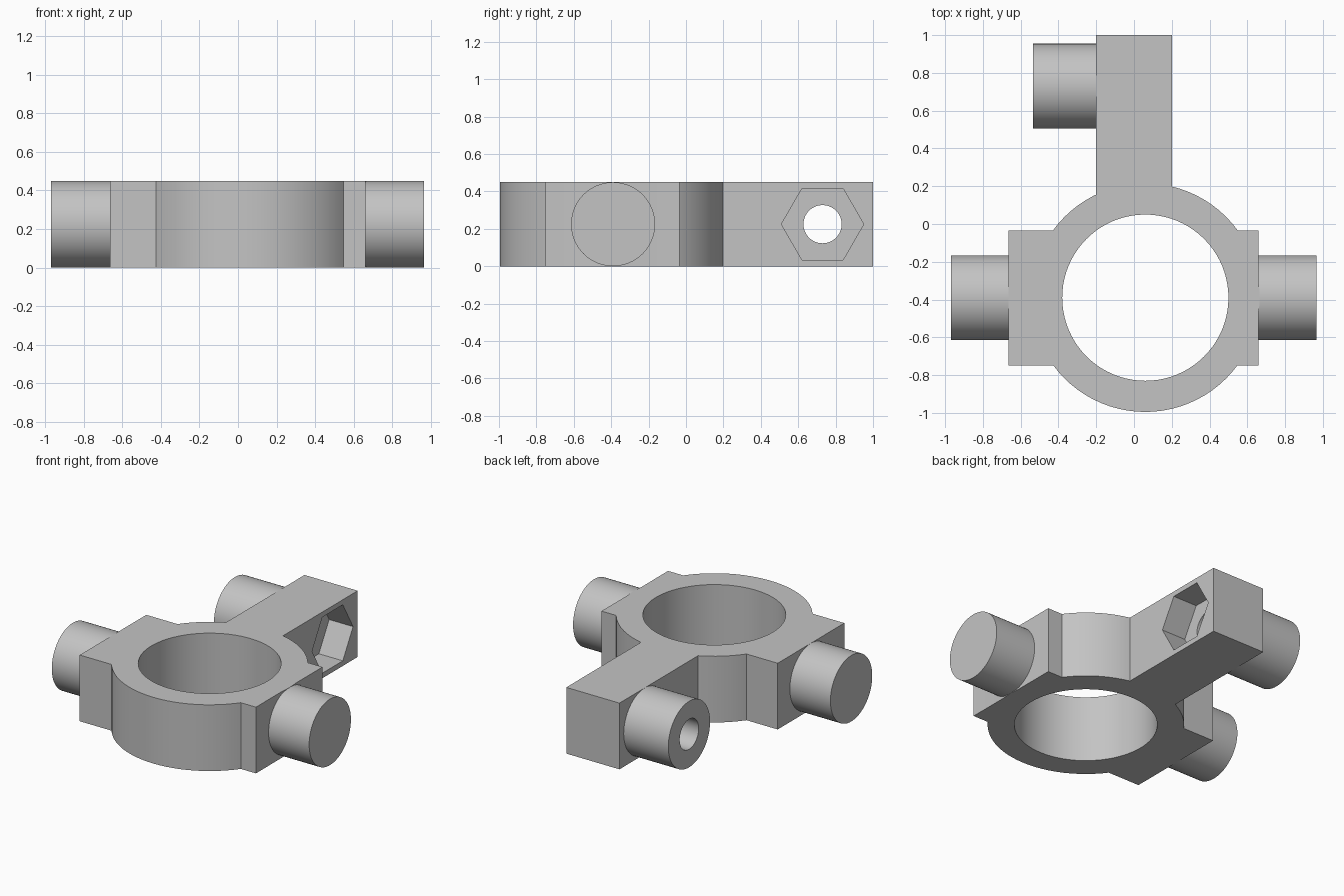
import bpy
import math
from mathutils import Matrix, Vector

if "Cube" in bpy.data.objects:
    bpy.data.objects.remove(bpy.data.objects["Cube"], do_unlink=True)

HEIGHT = 0.45
MID = HEIGHT / 2
RING = Vector((0.06, -0.39, MID))
PIN_Y = 0.73
PEG_RADIUS = 0.2245

grey = bpy.data.materials.new("plain grey")
grey.use_nodes = True
colour = (0.55, 0.55, 0.55, 1)
grey.diffuse_color = colour
grey.node_tree.nodes["Principled BSDF"].inputs["Base Color"].default_value = colour


def box(name, x0, x1, y0, y1):
    """Full-height block between two x and two y positions."""
    bpy.ops.mesh.primitive_cube_add(size=1)
    ob = bpy.context.object
    ob.name = name
    ob.data.transform(Matrix.Translation(((x0 + x1) / 2, (y0 + y1) / 2, MID))
                      @ Matrix.Diagonal((x1 - x0, y1 - y0, HEIGHT, 1)))
    return ob


def upright(name, radius, height):
    """Vertical cylinder on the ring axis."""
    bpy.ops.mesh.primitive_cylinder_add(vertices=80, radius=radius, depth=height)
    ob = bpy.context.object
    ob.name = name
    ob.data.transform(Matrix.Translation(RING))
    return ob


def rod(name, radius, x0, x1, y, sides=64):
    """Cylinder or prism lying along x at mid height."""
    bpy.ops.mesh.primitive_cylinder_add(vertices=sides, radius=radius, depth=x1 - x0)
    ob = bpy.context.object
    ob.name = name
    ob.data.transform(Matrix.Translation(((x0 + x1) / 2, y, MID))
                      @ Matrix.Rotation(math.pi / 2, 4, 'Y'))
    return ob


def combine(target, tool, operation):
    """Apply a boolean and discard the tool."""
    mod = target.modifiers.new(operation.lower(), 'BOOLEAN')
    mod.operation = operation
    mod.solver = 'EXACT'
    mod.object = tool
    bpy.context.view_layer.objects.active = target
    bpy.ops.object.modifier_apply(modifier=mod.name)
    bpy.data.objects.remove(tool, do_unlink=True)


# Ring with side blocks and rear arm, bored through the middle
body = upright("ring_bracket", 0.605, HEIGHT)
combine(body, box("side_blocks", -0.665, 0.66, -0.75, -0.035), 'UNION')
combine(body, box("rear_arm", -0.2, 0.2, RING.y, 1.0), 'UNION')
combine(body, upright("bore", 0.44, 1), 'DIFFERENCE')

# Bolt hole and hexagonal nut pocket in the arm
combine(body, rod("bolt_hole", 0.102, -0.3, 0.3, PIN_Y), 'DIFFERENCE')
combine(body, rod("nut_pocket", 0.22, 0.02, 0.3, PIN_Y, 6), 'DIFFERENCE')

# Hollow boss on the arm
boss = rod("bolt_boss", PEG_RADIUS, -0.535, -0.2, PIN_Y)
combine(boss, rod("boss_hole", 0.102, -0.7, 0, PIN_Y), 'DIFFERENCE')

# Solid pivot pegs
right_peg = rod("right_peg", PEG_RADIUS, -0.97, -0.665, RING.y)
left_peg = rod("left_peg", PEG_RADIUS, 0.66, 0.965, RING.y)

for ob in (body, boss, right_peg, left_peg):
    ob.data.materials.clear()
    ob.data.materials.append(grey)
    bpy.ops.object.select_all(action='DESELECT')
    ob.select_set(True)
    bpy.context.view_layer.objects.active = ob
    bpy.ops.object.shade_smooth_by_angle(angle=math.radians(25))
